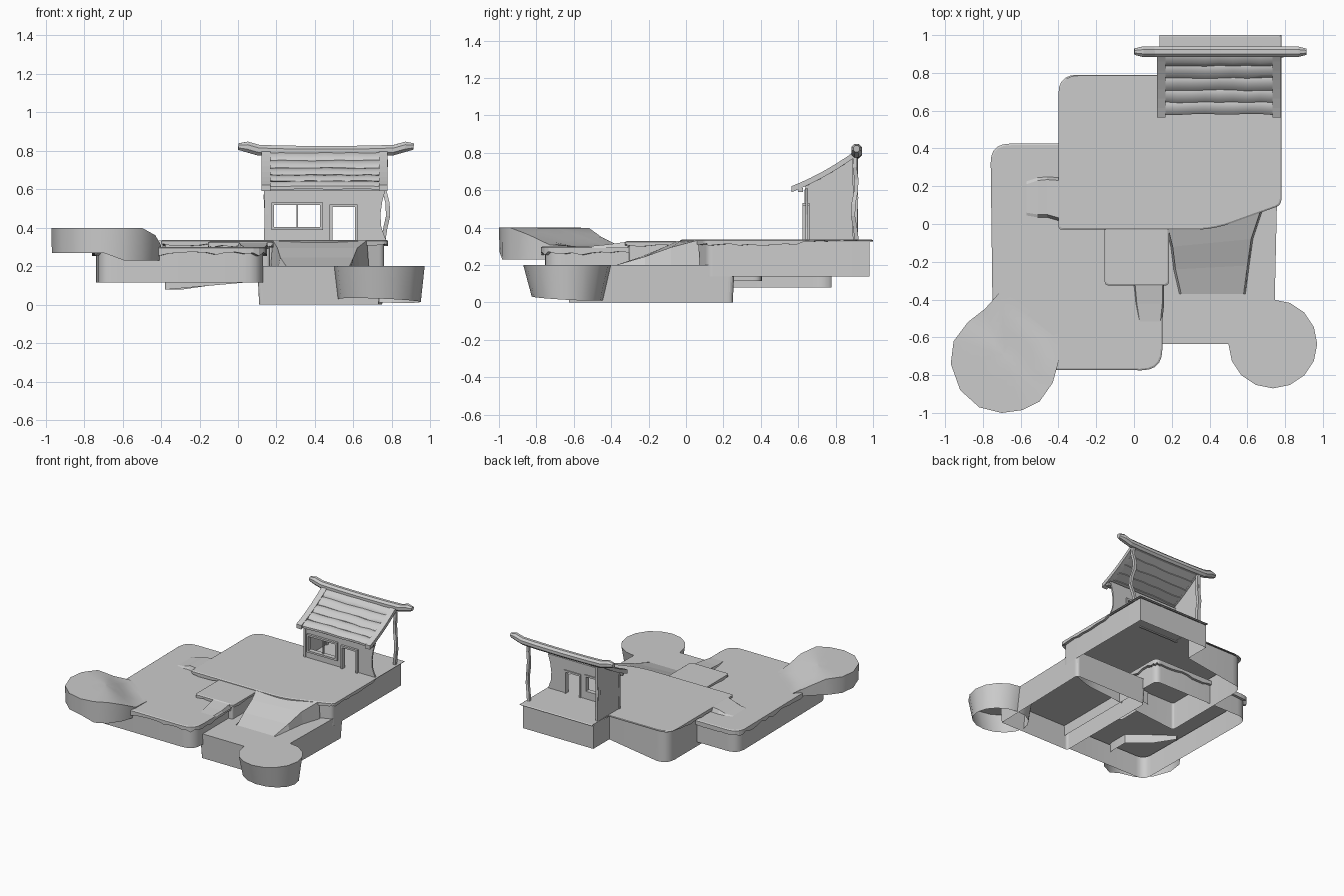
import bpy, bmesh, math, random
from mathutils import Vector

if "Cube" in bpy.data.objects:
    bpy.data.objects.remove(bpy.data.objects["Cube"])
random.seed(4)


def make(name, verts, faces, smooth=False):
    me = bpy.data.meshes.new(name)
    me.from_pydata([tuple(v) for v in verts], [], faces)
    bm = bmesh.new()
    bm.from_mesh(me)
    bmesh.ops.recalc_face_normals(bm, faces=bm.faces)
    bm.to_mesh(me)
    bm.free()
    ob = bpy.data.objects.new(name, me)
    bpy.context.collection.objects.link(ob)
    if smooth:
        bpy.ops.object.select_all(action='DESELECT')
        ob.select_set(True)
        bpy.context.view_layer.objects.active = ob
        bpy.ops.object.shade_smooth_by_angle(angle=math.radians(40))
    return ob


def loft(name, rings, cap0=False, cap1=False, closed=True, smooth=False):
    n = len(rings[0])
    faces = []
    for k in range(len(rings) - 1):
        for i in range(n if closed else n - 1):
            j = (i + 1) % n
            faces.append((k*n + i, k*n + j, k*n + n + j, k*n + n + i))
    if cap0:
        faces.append(tuple(range(n)))
    if cap1:
        faces.append(tuple((len(rings) - 1)*n + i for i in range(n)))
    return make(name, [v for r in rings for v in r], faces, smooth)


def box(name, x0, x1, y0, y1, z0, z1):
    ring = [(x0, y0), (x1, y0), (x1, y1), (x0, y1)]
    return loft(name, [[(*p, z) for p in ring] for z in (z0, z1)], True, True)


def rounded(corners, step=None):
    # polygon with a radius per corner, optionally cut into short spans
    out, n = [], len(corners)
    for i, (x, y, r) in enumerate(corners):
        p = Vector((x, y))
        if r == 0:
            out.append(p)
            continue
        a = p + (Vector(corners[i-1][:2]) - p).normalized()*r
        b = p + (Vector(corners[(i+1) % n][:2]) - p).normalized()*r
        for k in range(6):
            t = k/5
            out.append(a*(1-t)**2 + p*2*t*(1-t) + b*t*t)
    if step:
        fine = []
        for i, p in enumerate(out):
            q = out[(i+1) % len(out)]
            m = max(1, int((q-p).length/step))
            fine += [p.lerp(q, k/m) for k in range(m)]
        out = fine
    return out


def shrink(pts, d):
    xs, ys = [p.x for p in pts], [p.y for p in pts]
    c = Vector(((min(xs)+max(xs))/2, (min(ys)+max(ys))/2))
    hx, hy = (max(xs)-min(xs))/2, (max(ys)-min(ys))/2
    return [Vector((c.x + (p.x-c.x)*(1-d/hx), c.y + (p.y-c.y)*(1-d/hy))) for p in pts]


def terrace(name, corners, top, bottom, drop):
    # overhanging ragged turf lip plus an open-bottomed body
    edge = rounded(corners, 0.05)
    inner = shrink(edge, 0.02)
    low = [top - drop(p)*random.uniform(0.7, 1.25) for p in edge]
    loft(name + "_lip", [
        [(*p, top) for p in shrink(edge, 0.008)],
        [(*p, top - 0.005) for p in edge],
        [(*p, z) for p, z in zip(edge, low)],
        [(*p, z) for p, z in zip(inner, low)]], cap0=True)
    walls = shrink(rounded(corners), 0.02)
    loft(name + "_body", [[(*p, top - 0.01) for p in walls],
                          [(*p, bottom(p)) for p in walls]], smooth=True)


# main terraces
terrace("upper_terrace", [(-.40, -.03, .02), (.42, -.03, .1), (.78, .10, .03), (.78, 1, 0),
                          (.135, 1, 0), (.135, .79, 0), (-.40, .79, .1)], .337,
        lambda p: .08 if p.x < .13 else .14, lambda p: .008 if p.y > .64 else .027)
terrace("left_terrace", [(-.745, -.77, .08), (.15, -.775, .11), (.15, .425, .05), (-.76, .425, .1)],
        .30, lambda p: .115, lambda p: .037)
terrace("middle_step", [(-.155, -.325, .02), (.185, -.325, .02), (.185, .02, 0), (-.155, .02, 0)],
        .328, lambda p: .2, lambda p: .025)
low = rounded([(.10, -.635, .02), (.74, -.635, 0), (.76, .26, .03), (.10, .26, .03)])
loft("lower_terrace", [[(*p, .2) for p in low], [(*p, 0) for p in shrink(low, .01)]], cap0=True)


def ramp(name, left, right, lean):
    # strip of cross-sections with skirts flaring down at both sides
    rings = []
    for (lx, ly, lz, lb), (rx, ry, rz, rb) in zip(left, right):
        l, r = Vector((lx, ly, lz)), Vector((rx, ry, rz))
        d = (l - r).normalized()*lean
        rings.append([(lx+d.x, ly+d.y, lb), l, r, (rx-d.x, ry-d.y, rb)])
    loft(name, rings, closed=False)


# ramps joining the levels
ramp("main_ramp", [(.18, -.02, .335, .2), (.205, -.12, .295, .2), (.22, -.24, .245, .2), (.25, -.37, .201, .2)],
     [(.67, .07, .335, .2), (.62, -.08, .295, .2), (.60, -.22, .245, .2), (.58, -.37, .201, .2)], .01)
ramp("side_ramp", [(-.39, .23, .335, .3), (-.46, .235, .328, .3), (-.51, .23, .31, .3), (-.57, .21, .301, .3)],
     [(-.39, .03, .335, .3), (-.46, .05, .328, .3), (-.51, .05, .31, .3), (-.57, .06, .301, .3)], .015)
ramp("step_ramp", [(.005, -.31, .325, .29), (.015, -.42, .31, .29), (.03, -.515, .301, .29)],
     [(.15, -.31, .325, .29), (.15, -.42, .31, .29), (.14, -.515, .301, .29)], .01)

# left round mound, sloping down on to the left terrace
rim = [(-.70, -1), (-.82, -.97), (-.92, -.88), (-.97, -.74), (-.955, -.62), (-.88, -.52), (-.79, -.45),
       (-.70, -.35), (-.55, -.46), (-.40, -.58), (-.40, -.73), (-.43, -.84), (-.50, -.94), (-.59, -.985)]


def mound_z(x, y):
    t = min(1, max(0, ((x + .70) + (y + .72))*.707/.25))
    return .4 - .1*t*t*(3 - 2*t)


rings = []
for s in (.02, .25, .45, .62, .78, .9, 1):
    ring = [(-.69 + (x+.69)*s, -.69 + (y+.69)*s) for x, y in rim]
    rings.append([(x, y, mound_z(x, y)) for x, y in ring])
loft("left_mound_top", rings, cap0=True, smooth=True)
loft("left_mound_wall", [[(x, y, mound_z(x, y)) for x, y in rim],
                         [(x*.99-.007, y*.99-.007, .27 - .04*(x > -.6)) for x, y in rim]], smooth=True)

# right round platform
top, foot = [], []
for i in range(16):
    a = i*math.tau/16
    c, s = math.cos(a), math.sin(a)
    top.append((.735 + .235*c, -.635 + .235*s, .2))
    foot.append((.735 + .215*c, -.635 + .19*s, .022 - .008*c - .01*s))
loft("right_round_platform", [top, foot], cap0=True, smooth=True)

# house front wall built around the openings
for i, (x0, x1, z0, z1) in enumerate([(.14, .18, .33, .61), (.18, .43, .33, .40), (.18, .43, .52, .61),
                                      (.43, .485, .33, .61), (.485, .61, .51, .61)]):
    box(f"front_wall_{i}", x0, x1, .64, .652, z0, z1)
edge = [(.61, .77, .335), (.61, .745, .40), (.61, .74, .47), (.61, .75, .54), (.61, .77, .61)]
loft("front_wall_end", [[(a, .64, z), (b, .64, z), (b, .652, z), (a, .652, z)] for a, b, z in edge], True, True)


# window and door frames
def frame(name, x0, x1, z0, z1, t=.012, sill=True):
    y0, y1 = .622, .66
    box(name + "_left", x0 - t, x0 + .003, y0, y1, z0 - t*sill, z1 + t)
    box(name + "_right", x1 - .003, x1 + t, y0, y1, z0 - t*sill, z1 + t)
    box(name + "_head", x0, x1, y0, y1, z1 - .003, z1 + t)
    if sill:
        box(name + "_sill", x0, x1, y0, y1, z0 - t, z0 + .003)


frame("window", .185, .43, .40, .52)
box("window_mullion", .304, .311, .638, .654, .40, .52)
frame("door", .487, .61, .337, .51, sill=False)


# roof profile in y, z
def roof_z(y):
    t = (y - .565)/.335
    return .602 + .13*t + .055*t*t


# left side wall follows the roof underside
ys = [.64, .70, .76, .82, .88, .92]
loft("left_side_wall", [[(.14, y, .335), (.153, y, .335), (.153, y, roof_z(y) - .005),
                         (.14, y, roof_z(y) - .005)] for y in ys], True, True)


# crooked posts
def post(name, x, y, h, w, bends):
    rings = []
    for i, b in enumerate(bends):
        z = .33 + (h - .33)*i/(len(bends) - 1)
        rings.append([(x+b+dx*w, y-b*.8+dy*w, z) for dx, dy in ((-1, -1), (1, -1), (1, 1), (-1, 1))])
    loft(name, rings, True, True)


post("back_right_post", .765, .905, .79, .011, [-.01, 0, .015, .012, -.004, -.008, .004, 0])
post("back_left_post", .15, .905, .79, .013, [0, .003, -.004, .004, 0])
post("front_left_post", .145, .645, .61, .01, [0, .003, 0])

# five overlapping bowed roof boards
for k in range(5):
    y0, y1 = .58 + k*.064, .58 + (k+1)*.064 + .012
    rings = []
    for i in range(9):
        x = .155 + .59*i/8
        w = random.uniform(-.004, .004)
        ring = []
        for t, lift in ((0, -.008), (0, .008), (.2, .017), (.5, .017), (.8, .009), (1, -.004), (1, -.014)):
            y = y0 + (y1 - y0)*t + w
            ring.append((x, y, roof_z(y) + lift))
        rings.append(ring)
    loft(f"roof_board_{k}", rings, True, True, smooth=True)

# barge boards at the gable ends
for name, x0, x1 in (("barge_left", .122, .168), ("barge_right", .732, .778)):
    rings = []
    for i in range(8):
        y = .565 + .345*i/7
        z = roof_z(y)
        rings.append([(x0, y, z - .012), (x1, y, z - .012), (x1, y, z + .02), (x0, y, z + .02)])
    loft(name, rings, True, True)
box("eave_beam", .13, .77, .60, .625, .59, .612)

# ridge log with upturned ends
half = [(-.455, .822, .6), (-.41, .820, 1), (-.35, .803, 1), (-.22, .799, 1), (0, .797, 1)]
path = half + [(-x, z, s) for x, z, s in reversed(half[:-1])]
loft("ridge_log", [[(.457 + x + .12*s*.03*math.sin(a*math.tau/8), .912 + .03*s*math.cos((a+.5)*math.tau/8),
                     z + .03*s*math.sin((a+.5)*math.tau/8)) for a in range(8)] for x, z, s in path],
     True, True)
